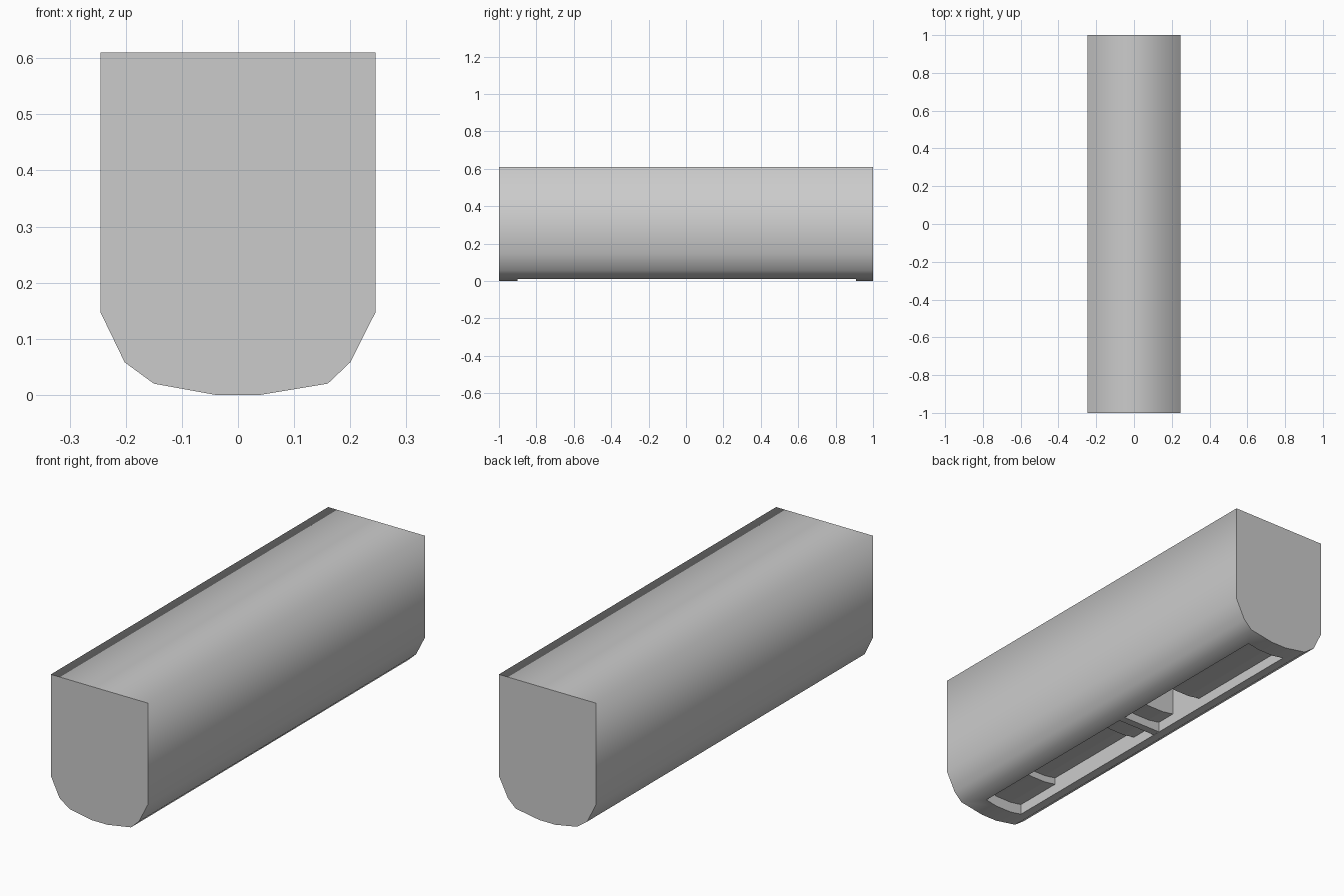
import bpy, bmesh

if "Cube" in bpy.data.objects:
    bpy.data.objects.remove(bpy.data.objects["Cube"])


def prism(name, profile, y0, y1, smooth=False):
    """Extrude an x-z profile along y; end caps stay flat."""
    bm = bmesh.new()
    front = [bm.verts.new((x, y0, z)) for x, z in profile]
    back = [bm.verts.new((x, y1, z)) for x, z in profile]
    bm.faces.new(front)
    bm.faces.new(back[::-1])
    n = len(profile)
    for i in range(n):
        j = (i + 1) % n
        f = bm.faces.new((front[i], back[i], back[j], front[j]))
        f.smooth = smooth
    bmesh.ops.recalc_face_normals(bm, faces=bm.faces[:])
    mesh = bpy.data.meshes.new(name)
    bm.to_mesh(mesh)
    bm.free()
    obj = bpy.data.objects.new(name, mesh)
    bpy.context.collection.objects.link(obj)
    return obj


# Main housing: flat top and sides, faceted rounded belly
profile = [(-0.245, 0.61), (-0.245, 0.147), (-0.202, 0.058), (-0.15, 0.02),
           (-0.04, 0.0), (0.04, 0.0), (0.16, 0.02), (0.2, 0.058),
           (0.245, 0.147), (0.245, 0.61)]
housing = prism("housing", profile, -1, 1, smooth=True)


def pocket(name, y0, y1, depth, bow=0.01, start=-0.05):
    """Cut a slot in the belly whose floor follows the belly's curve."""
    pts = [(-0.1, start), (0.1, start), (0.1, depth + bow),
           (0.04, depth), (-0.04, depth), (-0.1, depth + bow)]
    cutter = prism(name, pts, y0, y1)
    cutter.hide_render = True
    mod = housing.modifiers.new(name, 'BOOLEAN')
    mod.operation = 'DIFFERENCE'
    mod.solver = 'EXACT'
    mod.object = cutter
    bpy.context.view_layer.objects.active = housing
    bpy.ops.object.modifier_apply(modifier=name)
    bpy.data.objects.remove(cutter)


# Long slots in the underside, with a thin bar between them
pocket("front_slot", -0.9, 0.017, 0.05)
pocket("rear_slot", 0.053, 0.91, 0.05)
# Bar recessed level with the slot rim
pocket("bar_recess", 0.0, 0.07, 0.0115, bow=0)
# Deeper steps inside the slots
pocket("front_step", -0.664, -0.12, 0.082, start=0.03)
pocket("rear_well", 0.15, 0.33, 0.3, start=0.03)
